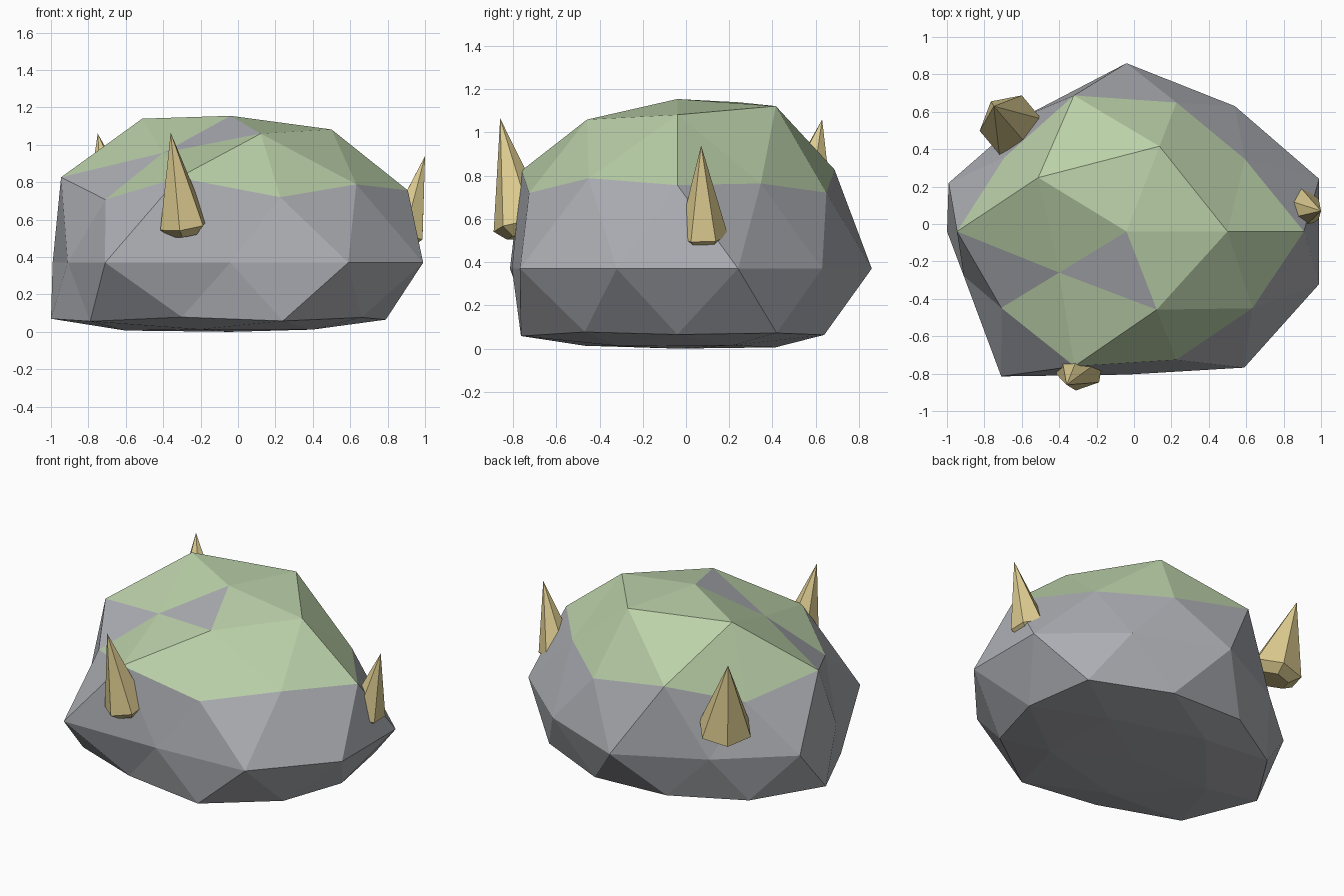
import bpy, bmesh
from math import atan2, degrees, radians, cos, sin
from mathutils import Vector

if "Cube" in bpy.data.objects:
    bpy.data.objects.remove(bpy.data.objects["Cube"])


def material(name, colour):
    m = bpy.data.materials.new(name)
    m.diffuse_color = (*colour, 1)
    m.use_nodes = True
    m.node_tree.nodes["Principled BSDF"].inputs["Base Color"].default_value = m.diffuse_color
    return m


def finish(bm, name, mats):
    mesh = bpy.data.meshes.new(name)
    bmesh.ops.recalc_face_normals(bm, faces=bm.faces[:])
    bm.to_mesh(mesh)
    bm.free()
    for m in mats:
        mesh.materials.append(m)
    obj = bpy.data.objects.new(name, mesh)
    bpy.context.collection.objects.link(obj)
    return obj


stone = material("stone", (0.42, 0.43, 0.46))
moss = material("moss", (0.50, 0.64, 0.40))
gold = material("gold", (0.72, 0.60, 0.28))

# Radial bulge of each icosphere ring: height -> (first angle, bulges around the ring)
RINGS = {
    1.0: (0, [0.963]),
    0.8506: (0, [1.027, 1.085, 1.11, 0.847, 0.995]),
    0.5257: (36, [0.92, 1.07, 1.065, 1.06, 0.977]),
    0.4472: (0, [1.06, 0.965, 0.90, 0.925, 0.96]),
    0.0: (18, [1.083, 0.986, 1.071, 0.913, 1.0, 0.915, 1.14, 0.911, 1.071, 1.083]),
    -0.4472: (36, [1.04, 0.94, 1.073, 0.94, 0.97]),
    -0.5257: (0, [0.976, 1.0, 1.0, 1.09, 1.065]),
    -0.8506: (36, [1.0, 1.08, 1.07, 1.02, 1.03]),
    -1.0: (0, [0.97]),
}
CENTRE = Vector((-0.04, -0.04, 0.37))


def bulge(co):
    ring = min(RINGS, key=lambda z: abs(z - co.z))
    start, values = RINGS[ring]
    n = len(values)
    step = round((degrees(atan2(co.y, co.x)) - start) * n / 360)
    return values[step % n]


# Boulder with a mossy cap and two bare patches
bm = bmesh.new()
bmesh.ops.create_icosphere(bm, subdivisions=2, radius=1)
for f in bm.faces:
    c = f.calc_center_median()
    angle = degrees(atan2(c.y, c.x))
    cap = min(v.co.z for v in f.verts) > 0.4 and max(v.co.z for v in f.verts) > 0.5
    # only faces inside the five upper triangles, not those hanging below a ridge
    below = min(v.co.z for v in f.verts) < 0.4
    bare = (c.z > 0.85 and abs(angle + 108) < 10) or (c.z < 0.75 and -175 < angle < -146)
    f.material_index = 1 if cap and not below and not bare else 0
for v in bm.verts:
    k = bulge(v.co)
    p = Vector((v.co.x, v.co.y * 0.84, v.co.z * 0.815)) * k
    if p.z < -0.28:                      # flattened underside
        p.z = -0.28 + (p.z + 0.28) * 0.18
    v.co = p + CENTRE
    v.co.z = max(v.co.z, 0)
finish(bm, "boulder", [stone, moss])


# Six-sided crystals leaning outward, with a short tapered foot
def crystal(name, base, tip, radius, phase):
    base, tip = Vector(base), Vector(tip)
    axis = (tip - base).normalized()
    turn = Vector((0, 0, 1)).rotation_difference(axis)
    bm = bmesh.new()
    rings = []
    for r, h in ((radius * 0.6, -0.05), (radius, 0)):
        rings.append([bm.verts.new(base + turn @ Vector((
            r * cos(radians(phase + 60 * i)), r * sin(radians(phase + 60 * i)), h)))
            for i in range(6)])
    top = bm.verts.new(tip)
    low, rim = rings
    bm.faces.new(low)
    for i in range(6):
        j = (i + 1) % 6
        bm.faces.new((low[i], low[j], rim[j], rim[i]))
        bm.faces.new((rim[i], rim[j], top))
    finish(bm, name, [gold])


crystal("front_crystal", (-0.29, -0.76, 0.57), (-0.36, -0.86, 1.065), 0.135, 20)
crystal("right_crystal", (0.89, 0.08, 0.52), (1.0, 0.07, 0.94), 0.115, 30)
crystal("back_crystal", (-0.66, 0.53, 0.58), (-0.75, 0.63, 1.06), 0.17, 10)
